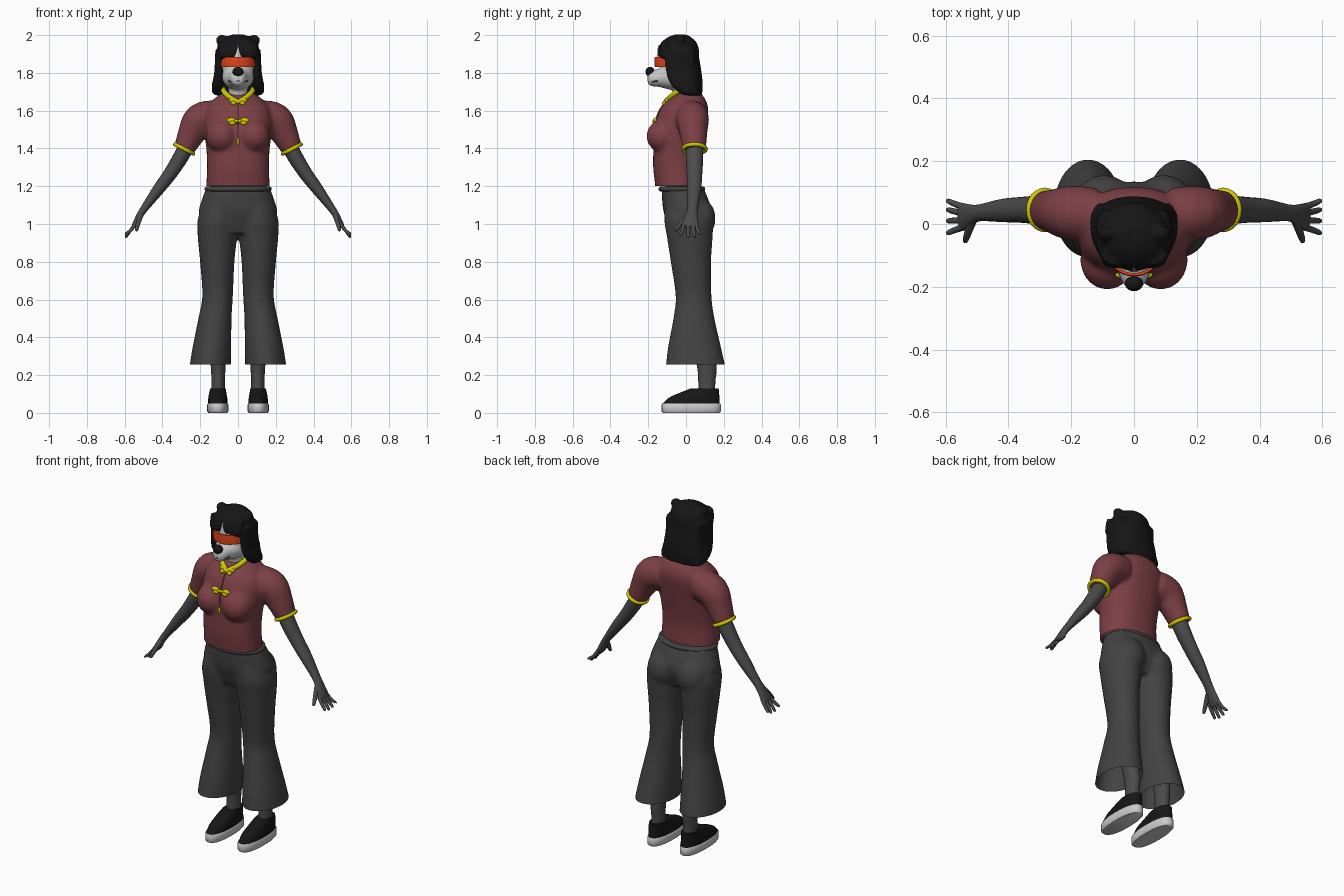
import bpy, bmesh, math
from mathutils import Vector, Matrix
from mathutils.bvhtree import BVHTree

if "Cube" in bpy.data.objects:
    bpy.data.objects.remove(bpy.data.objects["Cube"])

COLORS = dict(shirt=(.20, .05, .06, 1), cloth=(.055, .055, .055, 1), skin=(.07, .07, .07, 1),
              black=(.008, .008, .008, 1), white=(.72, .72, .72, 1), yellow=(.62, .58, .0, 1),
              visor=(.75, .06, .01, 1))
MATS = {}
for key, col in COLORS.items():
    MATS[key] = bpy.data.materials.new(key)
    MATS[key].diffuse_color = col


def loft(bm, rings, ref=(1, 0, 0), t=None, n=24, steps=4, p=2.0):
    """Skin through rings (x, y, z, a, b), smoothed along their path."""
    fine = []
    for i in range(len(rings) - 1):
        q = [rings[max(i - 1, 0)], rings[i], rings[i + 1], rings[min(i + 2, len(rings) - 1)]]
        for k in range(steps):
            s = k / steps
            fine.append([.5 * (2 * b + (c - a) * s + (2 * a - 5 * b + 4 * c - d) * s * s
                               + (3 * b - a - 3 * c + d) * s ** 3) for a, b, c, d in zip(*q)])
    fine.append(list(rings[-1]))
    loops, ref = [], Vector(ref)
    for i, f in enumerate(fine):
        tan = Vector(t) if t else Vector(fine[min(i + 1, len(fine) - 1)][:3]) - Vector(fine[max(i - 1, 0)][:3])
        tan.normalize()
        u = (ref - tan * ref.dot(tan)).normalized()
        v = tan.cross(u)
        loop = []
        for j in range(n):
            c, s = math.cos(2 * math.pi * j / n), math.sin(2 * math.pi * j / n)
            c, s = (math.copysign(abs(w) ** (2 / p), w) for w in (c, s))
            loop.append(bm.verts.new(Vector(f[:3]) + u * f[3] * c + v * f[4] * s))
        loops.append(loop)
    for l0, l1 in zip(loops, loops[1:]):
        for j in range(n):
            k = (j + 1) % n
            bm.faces.new((l0[j], l0[k], l1[k], l1[j]))
    bm.faces.new(loops[0][::-1])
    bm.faces.new(loops[-1])


def ball(bm, c, r):
    bmesh.ops.create_uvsphere(bm, u_segments=20, v_segments=12, radius=1,
                              matrix=Matrix.Translation(c) @ Matrix.Diagonal((*r, 1)))


def mirror(bm):
    new = bmesh.ops.duplicate(bm, geom=bm.verts[:] + bm.edges[:] + bm.faces[:])["geom"]
    bmesh.ops.scale(bm, vec=(-1, 1, 1), verts=[g for g in new if isinstance(g, bmesh.types.BMVert)])
    bmesh.ops.reverse_faces(bm, faces=[g for g in new if isinstance(g, bmesh.types.BMFace)])


def baked(obj):
    bpy.context.view_layer.update()
    return bpy.data.meshes.new_from_object(obj.evaluated_get(bpy.context.evaluated_depsgraph_get()))


def finish(name, bm, mat, voxel=0, smooth=6, cut=None):
    """Make the object; optionally fuse its pieces and trim it open below cut."""
    me = bpy.data.meshes.new(name)
    bm.to_mesh(me)
    bm.free()
    obj = bpy.data.objects.new(name, me)
    bpy.context.collection.objects.link(obj)
    if voxel:
        m = obj.modifiers.new("fuse", "REMESH")
        m.mode, m.voxel_size = "VOXEL", voxel
        m = obj.modifiers.new("soften", "SMOOTH")
        m.factor, m.iterations = .5, smooth
        me = baked(obj)
        obj.modifiers.clear()
        obj.data = me
    if cut is not None:
        b = bmesh.new()
        b.from_mesh(me)
        bmesh.ops.bisect_plane(b, geom=b.verts[:] + b.edges[:] + b.faces[:],
                               plane_co=(0, 0, cut), plane_no=(0, 0, 1), clear_inner=True)
        b.to_mesh(me)
        b.free()
    me.materials.clear()
    me.materials.append(MATS[mat])
    bpy.ops.object.select_all(action="DESELECT")
    obj.select_set(True)
    bpy.context.view_layer.objects.active = obj
    bpy.ops.object.shade_smooth_by_angle(angle=math.radians(50))
    return obj


def cord(name, pts, r, mat, cyclic=False):
    cu = bpy.data.curves.new(name, "CURVE")
    cu.dimensions, cu.bevel_depth, cu.bevel_resolution, cu.use_fill_caps = "3D", r, 3, True
    sp = cu.splines.new("NURBS")
    sp.points.add(len(pts) - 1)
    for point, co in zip(sp.points, pts):
        point.co = (*co, 1)
    sp.use_cyclic_u, sp.use_endpoint_u, sp.order_u, sp.resolution_u = cyclic, True, 3, 4
    tmp = bpy.data.objects.new(name + "_curve", cu)
    bpy.context.collection.objects.link(tmp)
    bm = bmesh.new()
    bm.from_mesh(baked(tmp))
    bpy.data.objects.remove(tmp)
    return finish(name, bm, mat)


def ellipse(c, u, v, n=24):
    return [Vector(c) + Vector(u) * math.cos(2 * math.pi * i / n) + Vector(v) * math.sin(2 * math.pi * i / n)
            for i in range(n)]


UP = (0, 0, 1)
# flared trousers
bm = bmesh.new()
loft(bm, [(.15, .05, .2, .112, .165), (.147, .05, .25, .109, .157), (.138, .045, .35, .102, .14),
          (.122, .042, .5, .088, .109), (.108, .04, .62, .081, .095), (.11, .026, .8, .091, .107),
          (.109, .02, .93, .104, .121), (.106, .013, 1.02, .108, .128), (.09, 0, 1.12, .09, .11)], t=UP, n=32)
ball(bm, (.095, .065, 1.03), (.095, .092, .11))
mirror(bm)
loft(bm, [(0, .01, .95, .13, .09), (0, .01, 1.05, .205, .125), (0, -.002, 1.12, .194, .124),
          (0, -.02, 1.2, .165, .108)], t=UP, n=32, p=2.2)
finish("trousers", bm, "cloth", voxel=.01, cut=.255)
cord("waistband", ellipse((0, -.022, 1.185), (.166, 0, 0), (0, .112, 0)), .013, "cloth", True)

# shirt with short sleeves
bm = bmesh.new()
loft(bm, [(.12, .03, 1.57, .085, .085), (.2, .035, 1.55, .087, .09), (.25, .04, 1.47, .072, .072),
          (.286, .045, 1.393, .062, .055)], ref=(0, 1, 0))
ball(bm, (.085, -.115, 1.465), (.087, .095, .09))
mirror(bm)
loft(bm, [(0, -.045, 1.13, .165, .115), (0, -.045, 1.2, .168, .118), (0, -.052, 1.3, .164, .122),
          (0, -.045, 1.4, .168, .128), (0, -.035, 1.5, .18, .137), (0, -.012, 1.6, .175, .13),
          (0, .005, 1.66, .13, .098), (0, .015, 1.7, .075, .055)], t=UP, n=32, p=2.3)
shirt = finish("shirt", bm, "shirt", voxel=.01, smooth=8, cut=1.2)
tree = BVHTree.FromPolygons([v.co for v in shirt.data.vertices], [p.vertices[:] for p in shirt.data.polygons])


def front(x, z):
    hit = tree.ray_cast(Vector((x, -1, z)), Vector((0, 1, 0)))[0]
    return Vector((x, hit.y if hit else -.1, z))


# yellow trim: cuffs, collar, frog fastenings, front seam
for s, side in ((-1, "left"), (1, "right")):
    cord("cuff_" + side, ellipse((s * .285, .045, 1.397), (0, .06, 0), (s * .048, 0, .025)), .011, "yellow", True)
half = [(.045, -.088, 1.668), (.08, -.045, 1.705), (.078, .02, 1.72)]
cord("collar", [(0, -.108, 1.645)] + half + [(0, .055, 1.725)] + [(-x, y, z) for x, y, z in half[::-1]],
     .014, "yellow", True)
bm = bmesh.new()
for z, w in ((1.65, .8), (1.545, 1)):
    for x, dz, rx, rz in ((.036, .004, .024, .014), (.03, -.01, .018, .011), (.008, 0, .014, .008)):
        ball(bm, front(x * w, z + dz) + Vector((0, -.004, 0)), (rx * w, .011, rz))
mirror(bm)
ball(bm, front(0, 1.435) + Vector((0, -.002, 0)), (.007, .008, .022))
finish("frog_fastenings", bm, "yellow")
cord("front_seam", [front(0, 1.64 - .02 * i) for i in range(11)], .004, "shirt")

# arms and hands
bm = bmesh.new()
loft(bm, [(.25, .045, 1.46, .045, .042), (.30, .045, 1.36, .046, .041), (.36, .045, 1.265, .041, .036),
          (.42, .043, 1.185, .037, .031), (.49, .036, 1.09, .027, .021), (.517, .03, 1.05, .032, .018),
          (.545, .024, 1.0, .043, .014), (.555, .022, .983, .04, .009)], ref=(0, 1, 0), n=20)
for y0, y1, z1 in ((-.01, -.028, .945), (.012, .01, .932), (.034, .045, .935), (.054, .073, .95)):
    loft(bm, [(.542, y0, 1.0, .011, .011), (.57, (y0 + y1) / 2, .965, .01, .009),
              (.592, y1, z1, .008, .007), (.595, y1, z1 - .005, .003, .003)], ref=(0, 1, 0), n=10)
loft(bm, [(.515, .01, 1.045, .016, .014), (.528, -.025, 1.005, .013, .012), (.537, -.052, .97, .009, .009),
          (.539, -.056, .962, .003, .003)], ref=(0, 1, 0), n=10)
mirror(bm)
finish("arms", bm, "skin")

# lower legs
bm = bmesh.new()
loft(bm, [(.105, .11, .07, .036, .045), (.105, .11, .16, .035, .045), (.105, .108, .26, .04, .052),
          (.108, .06, .5, .055, .06)], t=UP)
mirror(bm)
finish("lower_legs", bm, "skin")

# slip-on shoes
bm = bmesh.new()
loft(bm, [(.107, .026, .045, .053, .153), (.107, .043, .08, .05, .134), (.107, .073, .108, .045, .102),
          (.106, .097, .128, .041, .076)], t=UP, n=32, p=2.4)
mirror(bm)
finish("shoe_uppers", bm, "black")
bm = bmesh.new()
loft(bm, [(.107, .028, 0, .05, .15), (.107, .028, .008, .056, .157), (.107, .028, .044, .056, .157),
          (.107, .028, .05, .052, .153)], t=UP, n=32, steps=1, p=2.4)
mirror(bm)
finish("shoe_soles", bm, "white")

# head with muzzle, neck
bm = bmesh.new()
ball(bm, (0, -.03, 1.85), (.103, .1, .12))
loft(bm, [(0, -.03, 1.785, .088, .078), (0, -.09, 1.78, .08, .068), (0, -.14, 1.775, .055, .05),
          (0, -.185, 1.77, .038, .04), (0, -.203, 1.77, .02, .025)], t=(0, -1, 0))
loft(bm, [(0, .0, 1.62, .058, .055), (0, -.02, 1.7, .052, .05), (0, -.035, 1.8, .055, .055)], t=UP)
finish("head", bm, "white", voxel=.008, smooth=4)
bm = bmesh.new()
ball(bm, (0, -.19, 1.806), (.029, .024, .026))
finish("nose", bm, "black")
cord("mouth", [(-.05, -.15, 1.757), (-.03, -.188, 1.75), (0, -.205, 1.76), (.03, -.188, 1.75), (.05, -.15, 1.757)],
     .004, "skin")

# hair, with side locks, fringe and small ears
bm = bmesh.new()
loft(bm, [(.095, -.035, 1.92, .025, .08), (.1, -.03, 1.8, .026, .075), (.109, -.01, 1.73, .03, .065),
          (.105, .025, 1.685, .028, .045)], t=UP)
ball(bm, (.11, .01, 1.71), (.03, .05, .028))
ball(bm, (.085, -.03, 1.972), (.032, .025, .03))
loft(bm, [(.06, -.1, 1.96, .045, .03), (.06, -.117, 1.9, .042, .024), (.06, -.118, 1.875, .03, .014)], t=UP)
mirror(bm)
loft(bm, [(0, .035, 1.68, .115, .05), (0, .03, 1.75, .122, .058), (0, .005, 1.85, .115, .07),
          (0, -.01, 1.93, .105, .07)], t=UP, n=32)
loft(bm, [(0, -.038, 1.885, .112, .108), (0, -.04, 1.92, .113, .109), (0, -.038, 1.96, .1, .094),
          (0, -.034, 1.99, .065, .06), (0, -.03, 2.004, .025, .025)], t=UP, n=32)
finish("hair", bm, "black", voxel=.008, smooth=3)
bm = bmesh.new()
loft(bm, [(0, -.138, 1.88, .024, .016), (0, -.134, 1.945, .002, .014)], t=UP, n=12)
finish("forehead_patch", bm, "white")

# wraparound visor
bm = bmesh.new()
arc = [math.radians(200 + 140 * i / 24) for i in range(25)]
rows = [[bm.verts.new((r * .098 * math.cos(a), -.055 + r * .11 * math.sin(a), z)) for a in arc]
        for r, z in ((1, 1.83), (1.02, 1.857), (1, 1.885), (.92, 1.885), (.92, 1.83))]
for r0, r1 in zip(rows, rows[1:] + rows[:1]):
    for i in range(24):
        bm.faces.new((r0[i], r0[i + 1], r1[i + 1], r1[i]))
for i in (0, 24):
    bm.faces.new([r[i] for r in rows])
bmesh.ops.recalc_face_normals(bm, faces=bm.faces[:])
finish("visor", bm, "visor")

for m in bpy.data.materials:
    if m.users and not m.is_grease_pencil:
        m.use_nodes = True
        m.node_tree.nodes["Principled BSDF"].inputs["Base Color"].default_value = m.diffuse_color
